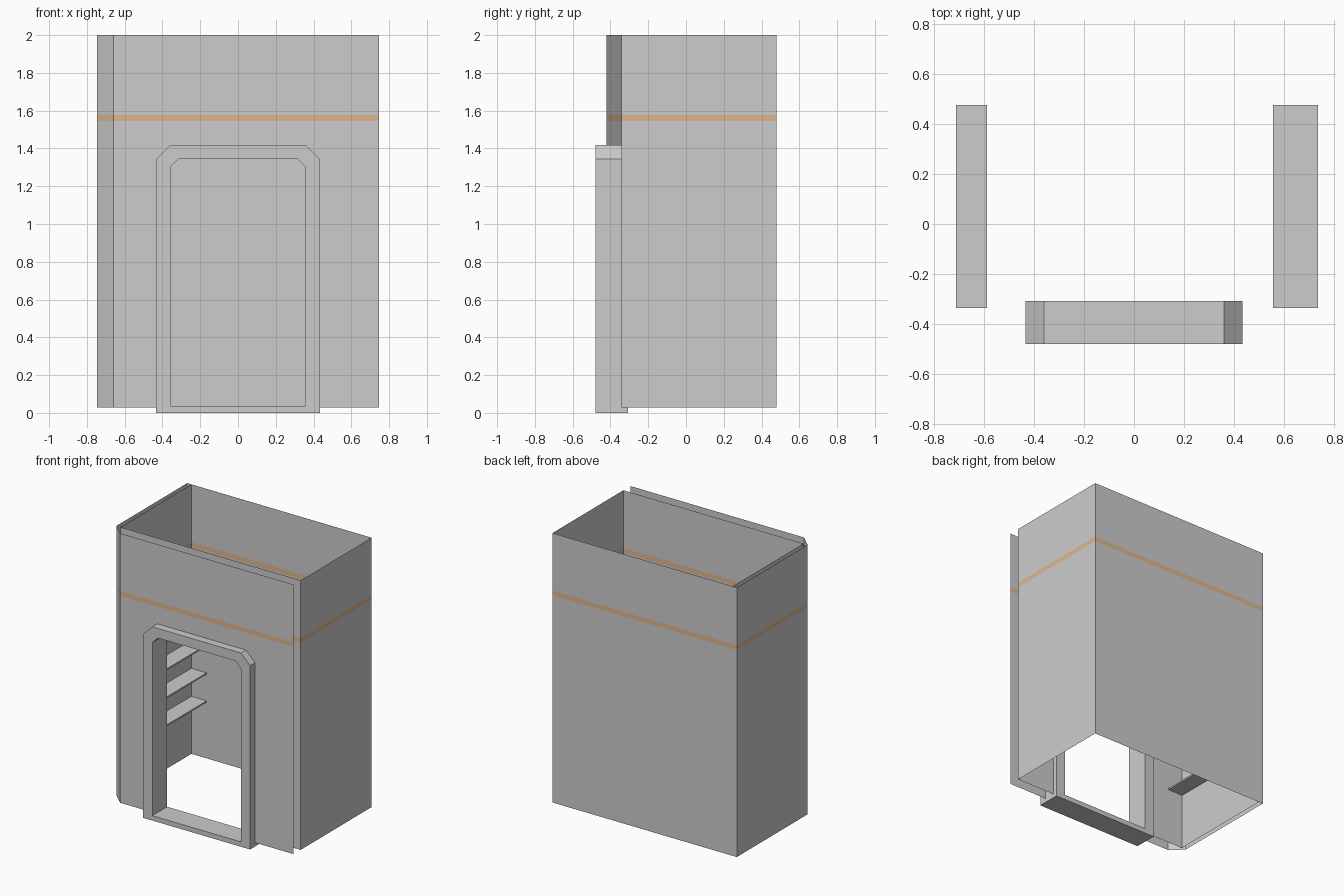
import bpy
import bmesh

cube = bpy.data.objects.get("Cube")
if cube:
    bpy.data.objects.remove(cube, do_unlink=True)


def make_material(name, rgb):
    mat = bpy.data.materials.new(name)
    mat.use_nodes = True
    mat.diffuse_color = (*rgb, 1)
    mat.node_tree.nodes["Principled BSDF"].inputs["Base Color"].default_value = (*rgb, 1)
    return mat


GREY = make_material("plain grey", (0.605, 0.605, 0.605))
ORANGE = make_material("pale orange", (0.74, 0.47, 0.275))

BOTTOM, BAND_LOW, BAND_HIGH, TOP = 0.028, 1.544, 1.578, 2.0
LEFT, RIGHT, FRONT, BACK = -0.712, 0.746, -0.341, 0.478


def finish(bm, name, mats):
    bmesh.ops.remove_doubles(bm, verts=bm.verts, dist=0.0005)
    mesh = bpy.data.meshes.new(name)
    bm.to_mesh(mesh)
    bm.free()
    for mat in mats:
        mesh.materials.append(mat)
    obj = bpy.data.objects.new(name, mesh)
    bpy.context.collection.objects.link(obj)
    return obj


def arch(half, low, high, cut):
    """Doorway outline in x and z with clipped upper corners."""
    side = [(half, low), (half, high - cut), (half - cut, high)]
    return side + [(-x, z) for x, z in reversed(side)]


def wall_shell(name, path, door_segment):
    """Thin upright walls along a plan path, with a painted band and a doorway."""
    bm = bmesh.new()
    for i, (a, b) in enumerate(zip(path, path[1:])):
        for low, high, slot in ((BOTTOM, BAND_LOW, 0), (BAND_LOW, BAND_HIGH, 1),
                                (BAND_HIGH, TOP, 0)):
            pts = [(*a, low), (*b, low), (*b, high), (*a, high)]
            if i == door_segment and low == BOTTOM:
                notch = arch(0.4, BOTTOM, 1.385, 0.06)
                if a[0] < b[0]:
                    notch.reverse()
                pts[1:1] = [(x, a[1], z) for x, z in notch]
            face = bm.faces.new([bm.verts.new(p) for p in pts])
            face.material_index = slot
    return finish(bm, name, (GREY, ORANGE))


# Inner room walls
wall_shell("room_walls", [(LEFT, FRONT), (RIGHT, FRONT), (RIGHT, BACK),
                          (LEFT, BACK), (LEFT, FRONT)], 0)

# Outer cladding: back return, side, clipped corner and front
wall_shell("outer_cladding", [(LEFT, BACK), (-0.746, BACK), (-0.746, FRONT),
                              (-0.659, -0.422), (RIGHT, -0.422)], 3)

# Door frame: two outlines joined into a ring with depth
bm = bmesh.new()
outer = arch(0.433, 0.0, 1.418, 0.073)
inner = arch(0.358, 0.036, 1.348, 0.045)
near, far = -0.479, -0.308
rings = [[bm.verts.new((x, y, z)) for x, z in outline]
         for outline, y in ((outer, near), (inner, near), (inner, far), (outer, far))]
for r in range(4):
    a, b = rings[r], rings[(r + 1) % 4]
    for i in range(len(a)):
        j = (i + 1) % len(a)
        bm.faces.new((a[i], a[j], b[j], b[i]))
bmesh.ops.recalc_face_normals(bm, faces=bm.faces)
finish(bm, "door_frame", (GREY,))


# Shelves along both side walls
def shelf(name, x0, x1, z):
    y0, y1 = FRONT + 0.006, BACK - 0.004
    bm = bmesh.new()
    bmesh.ops.create_cube(bm, size=1)
    bmesh.ops.scale(bm, vec=(x1 - x0, y1 - y0, 0.012), verts=bm.verts)
    bmesh.ops.translate(bm, vec=((x0 + x1) / 2, (y0 + y1) / 2, z), verts=bm.verts)
    finish(bm, name, (GREY,))


for n in range(4):
    height = 0.445 + 0.205 * n
    shelf(f"right_shelf_{n + 1}", LEFT + 0.002, -0.587, height)
    shelf(f"left_shelf_{n + 1}", 0.555, 0.734, height)
